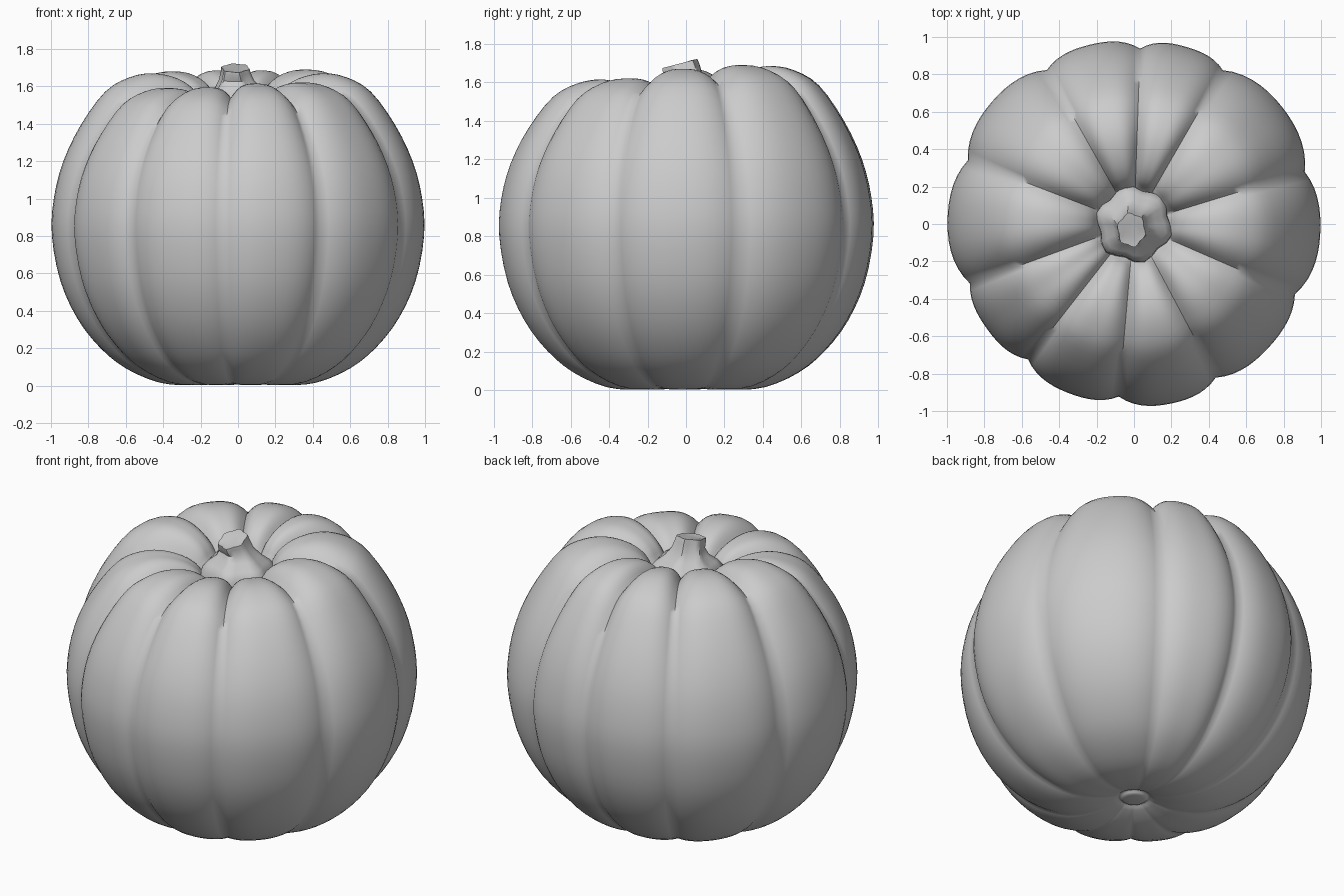
import bpy, bmesh, math
from mathutils import Vector

if "Cube" in bpy.data.objects:
    bpy.data.objects.remove(bpy.data.objects["Cube"])

skin = bpy.data.materials.new("pale grey")
skin.diffuse_color = (0.6, 0.6, 0.6, 1)
skin.use_nodes = True
skin.node_tree.nodes["Principled BSDF"].inputs["Base Color"].default_value = skin.diffuse_color


def finish(bm, name, angle):
    """Turn a bmesh into a smooth-shaded object."""
    bmesh.ops.recalc_face_normals(bm, faces=bm.faces)
    mesh = bpy.data.meshes.new(name)
    bm.to_mesh(mesh)
    bm.free()
    mesh.materials.append(skin)
    ob = bpy.data.objects.new(name, mesh)
    bpy.context.collection.objects.link(ob)
    bpy.context.view_layer.objects.active = ob
    ob.select_set(True)
    bpy.ops.object.shade_smooth_by_angle(angle=math.radians(angle))
    ob.select_set(False)
    return ob


def loft(rings):
    """Skin closed rings of points and cap both ends."""
    bm = bmesh.new()
    vs = [[bm.verts.new(p) for p in ring] for ring in rings]
    n = len(vs[0])
    for a, b in zip(vs, vs[1:]):
        for i in range(n):
            j = (i + 1) % n
            bm.faces.new((a[i], a[j], b[j], b[i]))
    bm.faces.new(vs[0])
    bm.faces.new(vs[-1])
    return bm


def spline(pts, steps):
    """Catmull-Rom curve through the points."""
    pts = [Vector(p) for p in pts]
    ext = [2 * pts[0] - pts[1]] + pts + [2 * pts[-1] - pts[-2]]
    out = []
    for a, b, c, d in zip(ext, ext[1:], ext[2:], ext[3:]):
        for k in range(steps):
            t = k / steps
            out.append(0.5 * (2 * b + (c - a) * t + (2 * a - 5 * b + 4 * c - d) * t * t
                              + (3 * b - a - 3 * c + d) * t ** 3))
    return out + [pts[-1]]


# Pumpkin body: rib profile as radius, height, groove depth
PROFILE = [(0.03, 0.03, 0), (0.065, 0.035, 0), (0.085, 0.05, 0), (0.12, 0.032, 0.002),
           (0.25, 0.004, 0.006), (0.42, 0.016, 0.013), (0.6, 0.092, 0.024),
           (0.74, 0.205, 0.034), (0.86, 0.36, 0.041), (0.95, 0.56, 0.046),
           (0.995, 0.8, 0.048), (0.985, 1.0, 0.05), (0.935, 1.2, 0.054),
           (0.84, 1.4, 0.06), (0.71, 1.58, 0.066), (0.58, 1.658, 0.07),
           (0.45, 1.68, 0.069), (0.32, 1.65, 0.06), (0.23, 1.585, 0.04),
           (0.17, 1.49, 0.015), (0.05, 1.45, 0)]
# Ribs: starting groove angle, rib radius, rib top height
RIBS = [(-160, 0.968, 1.59), (-128, 0.972, 1.595), (-95, 0.983, 1.615), (-62, 0.98, 1.62),
        (-23.5, 1.0, 1.67), (17, 1.012, 1.69), (60, 0.99, 1.685), (88, 0.99, 1.685),
        (119.5, 1.005, 1.68), (159, 1.0, 1.67)]
SEG = 14
N = len(RIBS)
starts = [r[0] for r in RIBS] + [200]

columns = []  # angle, radius scale, top height, position across the rib
for i in range(N):
    for k in range(SEG):
        f = k / SEG
        t = 2 * f - 1
        other = RIBS[(i + (1 if t > 0 else -1)) % N]
        w = 0.5 * abs(t) ** 2
        columns.append((math.radians(starts[i] + f * (starts[i + 1] - starts[i])),
                        RIBS[i][1] * (1 - w) + other[1] * w,
                        RIBS[i][2] * (1 - w) + other[2] * w, abs(t)))

curve = spline(PROFILE, 3)
rings = []
for i, (r, z, depth) in enumerate(curve):
    d = curve[min(i + 1, len(curve) - 1)] - curve[max(i - 1, 0)]
    normal = Vector((d.y, -d.x)).normalized()
    ring = []
    for ang, scale, top, t in columns:
        cut = depth * t ** 3
        rr = r * (1 + (scale - 1) * min(1, r / 0.6)) - normal.x * cut
        zz = z - normal.y * cut
        if z > 0.8:
            zz += (top - 1.68) * ((z - 0.8) / 0.88) ** 1.5
        ring.append((rr * math.cos(ang), rr * math.sin(ang), zz))
    rings.append(ring)
finish(loft(rings), "pumpkin_body", 75)

# Stem: ridged, flared at the foot, with a tilted cut end
STEM = [(0.20, 1.45, 0, 0), (0.195, 1.52, 0, 0), (0.165, 1.555, 0, 0),
        (0.12, 1.59, 0, 0), (0.09, 1.635, -0.008, -0.01), (0.077, 1.675, -0.012, -0.025),
        (0.073, 1.698, -0.014, -0.032), (0.045, 1.695, -0.014, -0.032)]
rings = []
for i, (r, z, cx, cy) in enumerate(STEM):
    tilt = 0.42 * max(0, (i - 3) / 4)
    ring = []
    for k in range(24):
        a = math.tau * k / 24
        rr = r * (1 + 0.08 * math.cos(6 * (a - 0.75)))
        y = rr * math.sin(a)
        ring.append((cx + rr * math.cos(a), cy + y * (1 + 0.2 * (i > 4)), z + y * tilt))
    rings.append(ring)
finish(loft(rings), "stem", 40)
